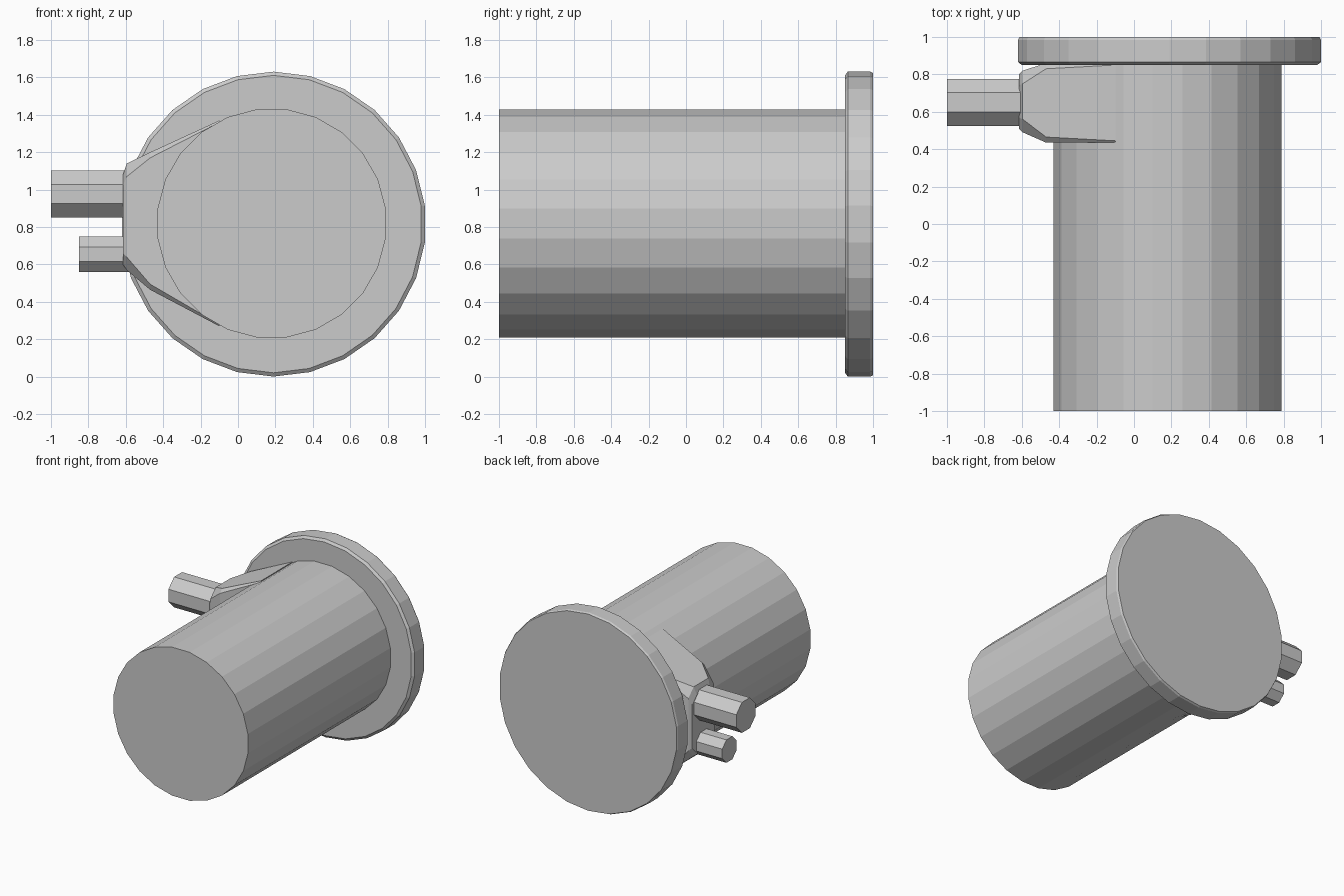
import bpy, bmesh, math
from mathutils import Matrix, Vector

if "Cube" in bpy.data.objects:
    bpy.data.objects.remove(bpy.data.objects["Cube"])


def mesh_object(name, bm):
    bmesh.ops.recalc_face_normals(bm, faces=bm.faces[:])
    me = bpy.data.meshes.new(name)
    bm.to_mesh(me)
    bm.free()
    ob = bpy.data.objects.new(name, me)
    bpy.context.collection.objects.link(ob)
    return ob


def loft(name, rings):
    """Skin equal-length rings of points and cap both ends."""
    bm = bmesh.new()
    loops = [[bm.verts.new(p) for p in r] for r in rings]
    n = len(loops[0])
    for a, b in zip(loops, loops[1:]):
        for i in range(n):
            j = (i + 1) % n
            bm.faces.new((a[i], a[j], b[j], b[i]))
    bm.faces.new(loops[0])
    bm.faces.new(loops[-1])
    return mesh_object(name, bm)


def ring_y(cx, cz, r, y, n):
    """Circle facing along y."""
    return [(cx + r * math.cos(2 * math.pi * (i + .5) / n), y,
             cz + r * math.sin(2 * math.pi * (i + .5) / n)) for i in range(n)]


def ring_x(cy, cz, r, x, n):
    """Polygon facing along x, with flats on top and sides."""
    r /= math.cos(math.pi / n)
    return [(x, cy + r * math.cos(2 * math.pi * (i + .5) / n),
             cz + r * math.sin(2 * math.pi * (i + .5) / n)) for i in range(n)]


def chamfer_rect(x, y0, y1, z0, z1, c):
    """Rectangle facing along x with cut corners."""
    return [(x, y0 + c, z0), (x, y1 - c, z0), (x, y1, z0 + c), (x, y1, z1 - c),
            (x, y1 - c, z1), (x, y0 + c, z1), (x, y0, z1 - c), (x, y0, z0 + c)]


# Main cylinder
loft("motor_body", [ring_y(0.18, 0.82, 0.615, y, 24) for y in (-1.0, 0.9)])

# Mounting flange with slightly softened rims
loft("mounting_flange", [ring_y(0.19, 0.816, r, y, 26) for r, y in
                         ((0.795, 0.85), (0.815, 0.865), (0.815, 0.985), (0.808, 1.0))])

# Tapered housing on the side of the body
loft("connector_housing", [
    chamfer_rect(-0.615, 0.51, 0.80, 0.60, 1.08, 0.06),
    chamfer_rect(-0.595, 0.49, 0.82, 0.57, 1.14, 0.07),
    chamfer_rect(-0.47, 0.435, 0.86, 0.465, 1.20, 0.03),
    chamfer_rect(-0.10, 0.435, 0.86, 0.27, 1.37, 0.01)])

# Two cable connectors
for name, z, r, tip in (("large_connector", 0.977, 0.125, -1.0),
                        ("small_connector", 0.655, 0.094, -0.85)):
    loft(name, [ring_x(0.65, z, r, x, 8) for x in (tip, -0.55)])
